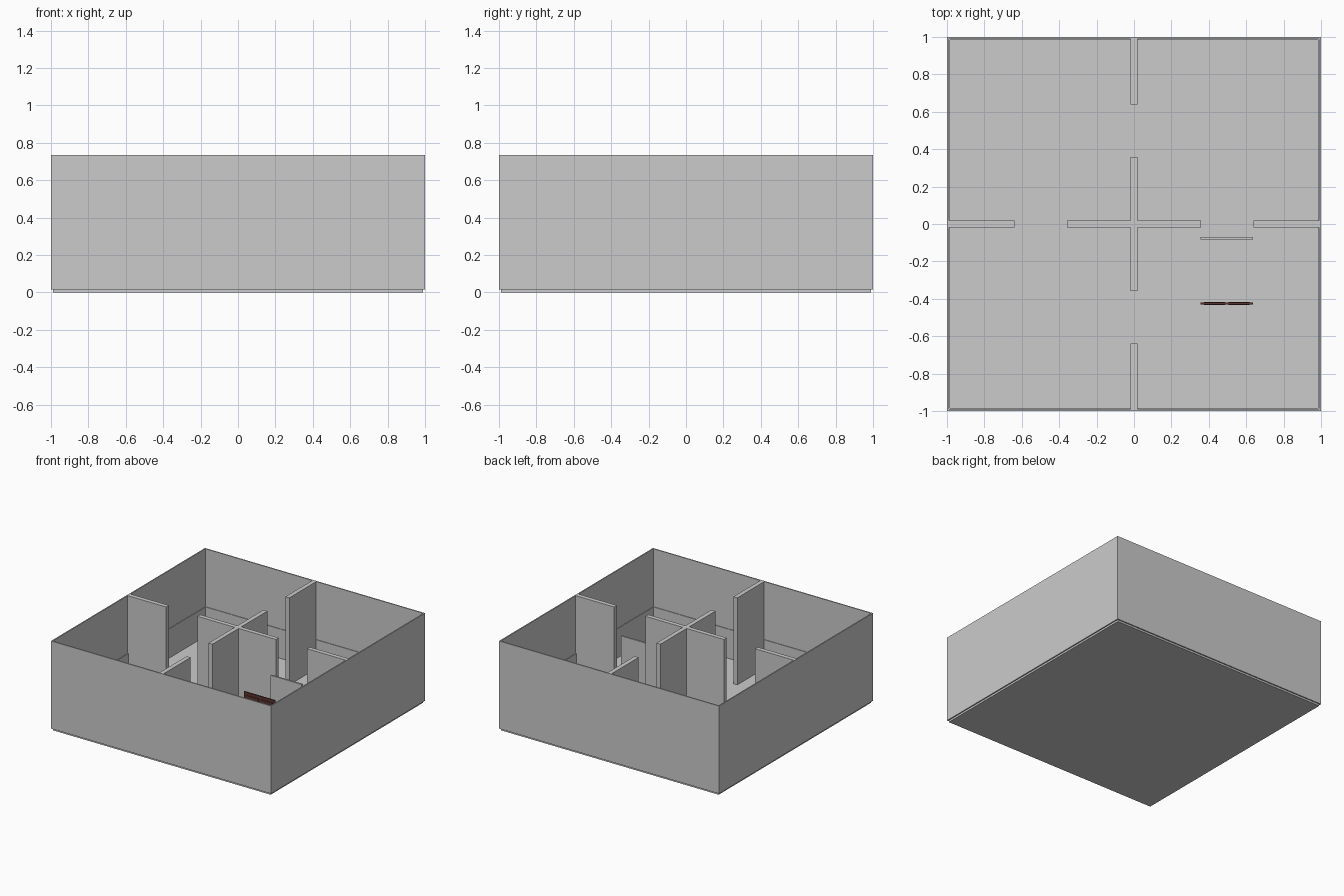
import bpy, bmesh

if "Cube" in bpy.data.objects:
    bpy.data.objects.remove(bpy.data.objects["Cube"])

H = 0.735      # wall top
F = 0.02       # floor top


def box(name, x0, x1, y0, y1, z0, z1, mat=None):
    bm = bmesh.new()
    bmesh.ops.create_cube(bm, size=1)
    for v in bm.verts:
        v.co.x = x1 if v.co.x > 0 else x0
        v.co.y = y1 if v.co.y > 0 else y0
        v.co.z = z1 if v.co.z > 0 else z0
    me = bpy.data.meshes.new(name)
    bm.to_mesh(me)
    bm.free()
    ob = bpy.data.objects.new(name, me)
    bpy.context.collection.objects.link(ob)
    if mat:
        me.materials.append(mat)
    return ob


def ring(name, outer, inner, z0, z1):
    """Square hollow frame of four mitred sides."""
    bm = bmesh.new()
    c = [(-1, -1), (1, -1), (1, 1), (-1, 1)]
    loops = [[bm.verts.new((x * r, y * r, z)) for x, y in c]
             for r, z in ((outer, z0), (outer, z1), (inner, z1), (inner, z0))]
    for k in range(4):
        a, b = loops[k], loops[(k + 1) % 4]
        for i in range(4):
            j = (i + 1) % 4
            bm.faces.new((a[i], a[j], b[j], b[i]))
    bmesh.ops.recalc_face_normals(bm, faces=bm.faces)
    me = bpy.data.meshes.new(name)
    bm.to_mesh(me)
    bm.free()
    ob = bpy.data.objects.new(name, me)
    bpy.context.collection.objects.link(ob)


# floor slab, outer walls and low skirting
box("floor", -0.99, 0.99, -0.99, 0.99, 0, F)
ring("outer_walls", 1.0, 0.99, F - 0.005, H)
ring("skirting", 0.99, 0.985, F, 0.26)

# dividing walls with a doorway gap in each arm
T = 0.018
bm_parts = [(-0.99, -0.64), (0.64, 0.99)]
for i, (a, b) in enumerate(bm_parts):
    box(f"side_partition_{i}", a, b, -T, T, F, H)
    box(f"end_partition_{i}", -T, T, a, b, F, H)
box("centre_partition_across", -0.357, 0.357, -T, T, F, H)
for i, (a, b) in enumerate([(-0.357, -T), (T, 0.357)]):
    box(f"centre_partition_{i}", -T, T, a, b, F, H)

# plain door leaf
X0, X1, D = 0.355, 0.637, 0.465
box("plain_door", X0, X1, -0.083, -0.069, F, D)

# dark red panelled door: boards with raised panels
red = bpy.data.materials.new("dark_red")
red.diffuse_color = (0.10, 0.035, 0.03, 1)
red.use_nodes = True
red.node_tree.nodes["Principled BSDF"].inputs["Base Color"].default_value = red.diffuse_color
box("red_door", X0, X1, -0.430, -0.420, F, D, red)
w = (X1 - X0 - 0.06) / 2
for r in range(3):
    z = F + 0.025 + r * 0.14
    for c in range(2):
        x = X0 + 0.02 + c * (w + 0.02)
        box(f"red_door_panel_{r}_{c}", x, x + w, -0.434, -0.416, z, z + 0.115, red)
